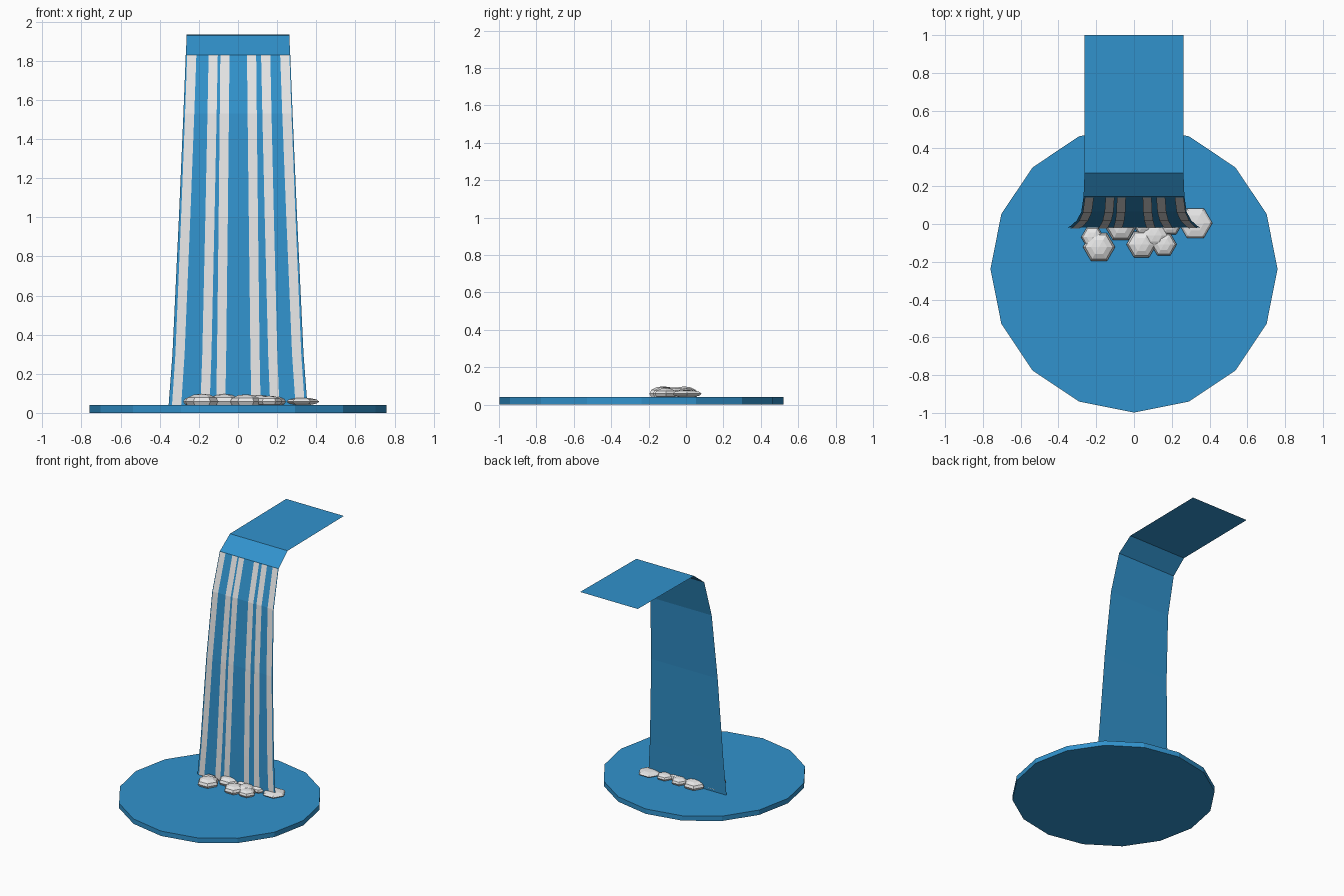
import bpy, bmesh, math
from mathutils import Vector, Matrix

if "Cube" in bpy.data.objects:
    bpy.data.objects.remove(bpy.data.objects["Cube"])


def material(name, rgb):
    m = bpy.data.materials.new(name)
    m.diffuse_color = (*rgb, 1)
    m.use_nodes = True
    m.node_tree.nodes["Principled BSDF"].inputs["Base Color"].default_value = m.diffuse_color
    return m


BLUE = material("water blue", (0.031, 0.29, 0.61))
WHITE = material("foam white", (0.8, 0.8, 0.8))


def finish(bm, name, mat):
    me = bpy.data.meshes.new(name)
    bm.to_mesh(me)
    bm.free()
    me.materials.append(mat)
    ob = bpy.data.objects.new(name, me)
    bpy.context.collection.objects.link(ob)
    return ob


# Falling water profile: (y, z, half width)
PROFILE = [(1.0, 1.935, 0.262), (0.27, 1.928, 0.262), (0.145, 1.83, 0.267),
           (0.065, 1.53, 0.279), (0.02, 1.0, 0.302), (-0.01, 0.3, 0.335),
           (-0.02, 0.035, 0.355)]


def strip(bm, rows):
    """Quads between successive left/right point pairs, facing front and up."""
    pairs = [[bm.verts.new(p) for p in row] for row in rows]
    for (a, b), (c, d) in zip(pairs, pairs[1:]):
        bm.faces.new((a, c, d, b))


# Water sheet: thin ribbon over the ledge and down to the pool
bm = bmesh.new()
strip(bm, [((-w, y, z), (w, y, z)) for y, z, w in PROFILE])
finish(bm, "water_sheet", BLUE)

# White streaks: thin ribbons just in front of the falling part
bm = bmesh.new()
for frac in (-0.885, -0.475, -0.25, 0.26, 0.53, 0.895):
    rows = []
    for y, z, w in PROFILE[2:]:
        x = frac * w
        rows.append(((x - 0.0235, y - 0.004, z), (x + 0.0235, y - 0.004, z)))
    strip(bm, rows)
finish(bm, "water_streaks", WHITE)

# Pool: sixteen-sided disc
bm = bmesh.new()
bmesh.ops.create_cone(bm, cap_ends=True, segments=16, radius1=0.76, radius2=0.76,
                      depth=0.04, matrix=Matrix.Translation((0, -0.238, 0.02)))
finish(bm, "pool", BLUE)

# Foam lumps: squashed six-sided balls (x, y, radius, top height)
LUMPS = [(-0.22, -0.07, 0.06, 0.085), (-0.185, -0.122, 0.085, 0.098),
         (-0.07, -0.01, 0.085, 0.097), (0.04, -0.108, 0.08, 0.095),
         (0.055, 0.005, 0.065, 0.088), (0.11, -0.06, 0.075, 0.092),
         (0.158, -0.108, 0.068, 0.088), (0.19, 0.0, 0.065, 0.085),
         (0.325, 0.005, 0.09, 0.078)]
bm = bmesh.new()
for x, y, r, top in LUMPS:
    mid = 0.058
    mat = (Matrix.Translation((x, y, mid)) @ Matrix.Diagonal((r, r, top - mid, 1))
           @ Matrix.Rotation(math.radians(30), 4, 'Z'))
    bmesh.ops.create_uvsphere(bm, u_segments=6, v_segments=6, radius=1, matrix=mat)
finish(bm, "foam", WHITE)
